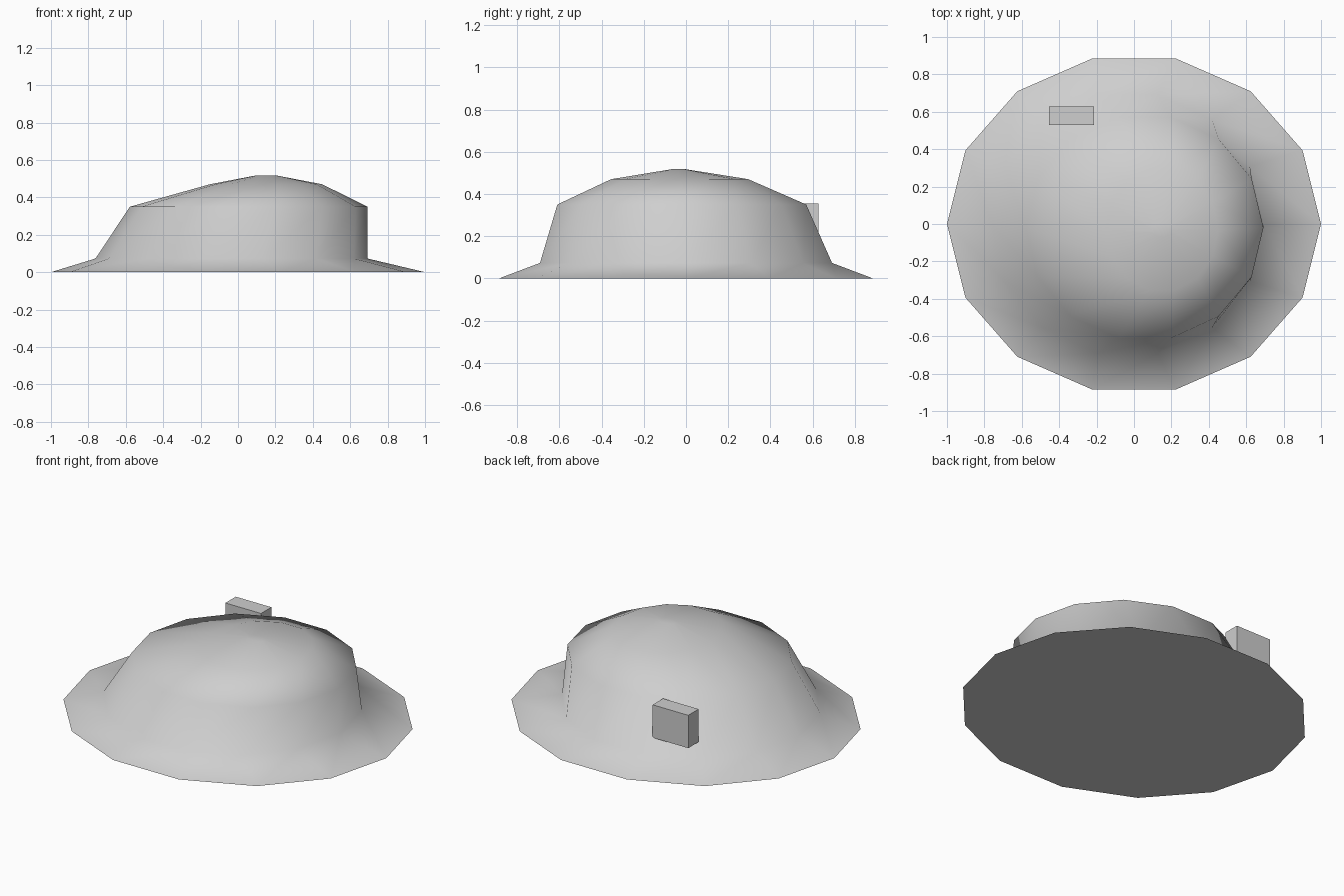
import bpy, bmesh, math

if "Cube" in bpy.data.objects:
    bpy.data.objects.remove(bpy.data.objects["Cube"])

SIDES = 14
# Profile rings: height, centre x, centre y, x radius, y radius
RINGS = [
    (0.000, 0.000, 0.000, 1.000, 0.908),
    (0.073, -0.035, 0.000, 0.727, 0.710),
    (0.350, 0.057, -0.020, 0.635, 0.605),
    (0.470, 0.150, -0.030, 0.300, 0.333),
    (0.517, 0.150, -0.035, 0.055, 0.035),
]

grey = bpy.data.materials.new("light_grey")
grey.diffuse_color = (0.62, 0.62, 0.62, 1)
grey.use_nodes = True
grey.node_tree.nodes["Principled BSDF"].inputs["Base Color"].default_value = grey.diffuse_color


def finish(name, bm):
    mesh = bpy.data.meshes.new(name)
    bmesh.ops.recalc_face_normals(bm, faces=bm.faces)
    bm.to_mesh(mesh)
    bm.free()
    mesh.materials.append(grey)
    obj = bpy.data.objects.new(name, mesh)
    bpy.context.collection.objects.link(obj)
    return obj


# Leaning dome with a flared brim, lofted through the rings
bm = bmesh.new()
loops = []
for z, cx, cy, rx, ry in RINGS:
    angles = [2 * math.pi * i / SIDES for i in range(SIDES)]
    loops.append([bm.verts.new((cx + rx * math.cos(a), cy + ry * math.sin(a), z))
                  for a in angles])
for low, high in zip(loops, loops[1:]):
    for i in range(SIDES):
        j = (i + 1) % SIDES
        bm.faces.new((low[i], low[j], high[j], high[i]))
bm.faces.new(loops[-1])
base = bm.faces.new(loops[0][::-1])
for f in bm.faces:
    f.smooth = True
for e in base.edges:
    e.smooth = False          # keep the brim rim crisp
finish("dome", bm)

# Small block set into the rear left wall
bm = bmesh.new()
bmesh.ops.create_cube(bm, size=1)
bmesh.ops.scale(bm, vec=(0.24, 0.10, 0.20), verts=bm.verts)
bmesh.ops.translate(bm, vec=(-0.335, 0.578, 0.255), verts=bm.verts)
finish("rear_block", bm)
